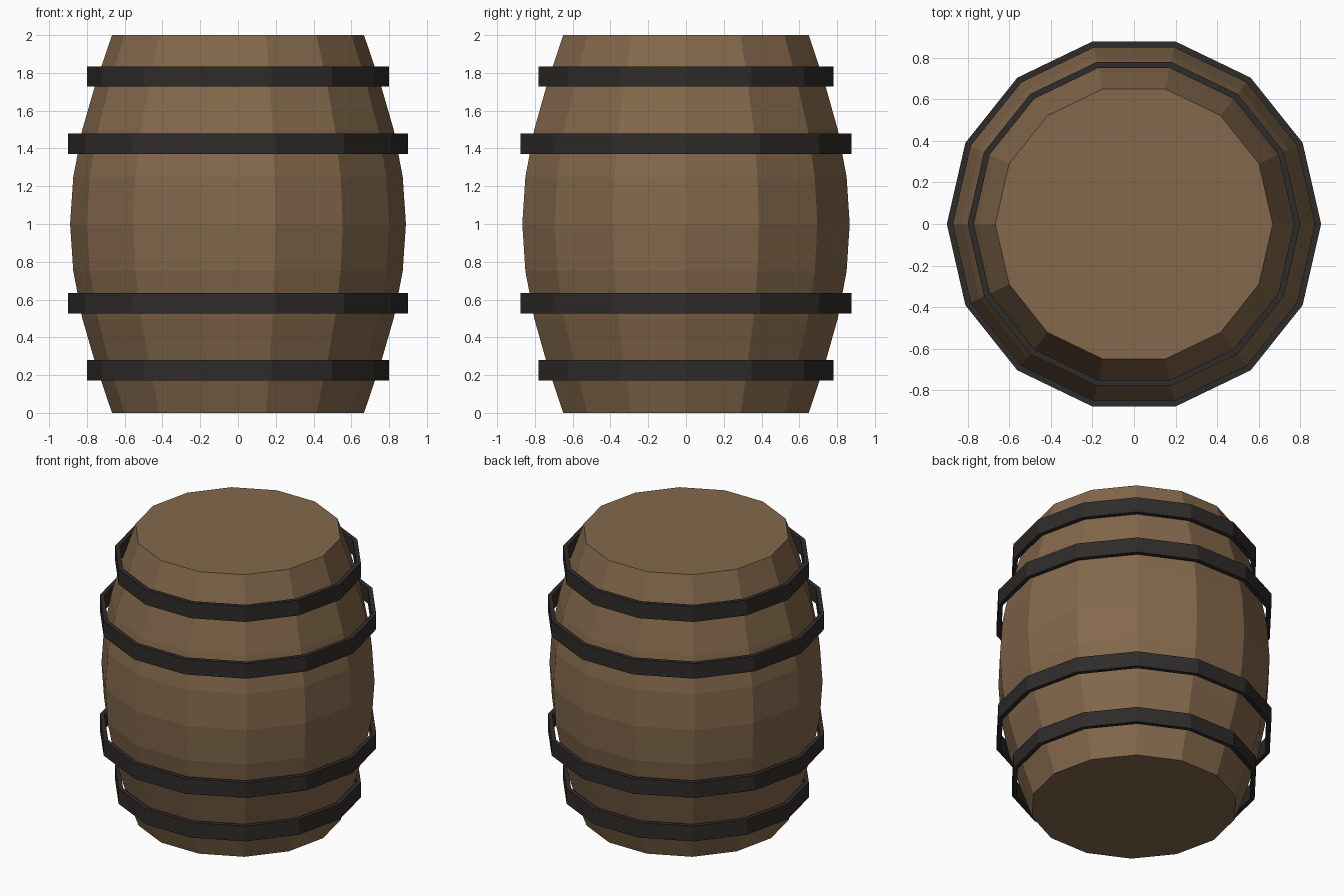
import bpy, math

if "Cube" in bpy.data.objects:
    bpy.data.objects.remove(bpy.data.objects["Cube"])

SIDES = 14


def material(name, color):
    m = bpy.data.materials.new(name)
    m.diffuse_color = (*color, 1)
    m.use_nodes = True
    m.node_tree.nodes["Principled BSDF"].inputs["Base Color"].default_value = m.diffuse_color
    return m


def ring_verts(r, z):
    return [(r * math.cos(2 * math.pi * i / SIDES),
             r * math.sin(2 * math.pi * i / SIDES), z) for i in range(SIDES)]


def lathe(name, profile, mat, closed):
    """Spin (radius, z) points; closed profiles join up, open ones get end caps."""
    verts = [v for r, z in profile for v in ring_verts(r, z)]
    n = len(profile)
    faces = []
    for k in range(n if closed else n - 1):
        a, b = k * SIDES, (k + 1) % n * SIDES
        for i in range(SIDES):
            j = (i + 1) % SIDES
            faces.append((a + i, a + j, b + j, b + i))
    if not closed:
        faces.append(tuple(reversed(range(SIDES))))
        faces.append(tuple(range((n - 1) * SIDES, n * SIDES)))
    mesh = bpy.data.meshes.new(name)
    mesh.from_pydata(verts, [], faces)
    mesh.materials.append(mat)
    obj = bpy.data.objects.new(name, mesh)
    bpy.context.collection.objects.link(obj)
    return obj


wood = material("wood", (0.23, 0.14, 0.072))
iron = material("iron", (0.028, 0.025, 0.023))

# Bulging wooden body
body = [(0.667 + 0.222 * math.sin(math.pi * k / 8), k * 0.25) for k in range(9)]
lathe("barrel_body", body, wood, False)

# Four loose iron hoops, mirrored about mid height
H, T = 0.054, 0.03
for label, r, z in (("lower_outer", 0.8, 0.225), ("lower_inner", 0.9, 0.58),
                    ("upper_inner", 0.9, 1.425), ("upper_outer", 0.8, 1.781)):
    lathe("hoop_" + label, [(r, z - H), (r, z + H), (r - T, z + H), (r - T, z - H)],
          iron, True)
